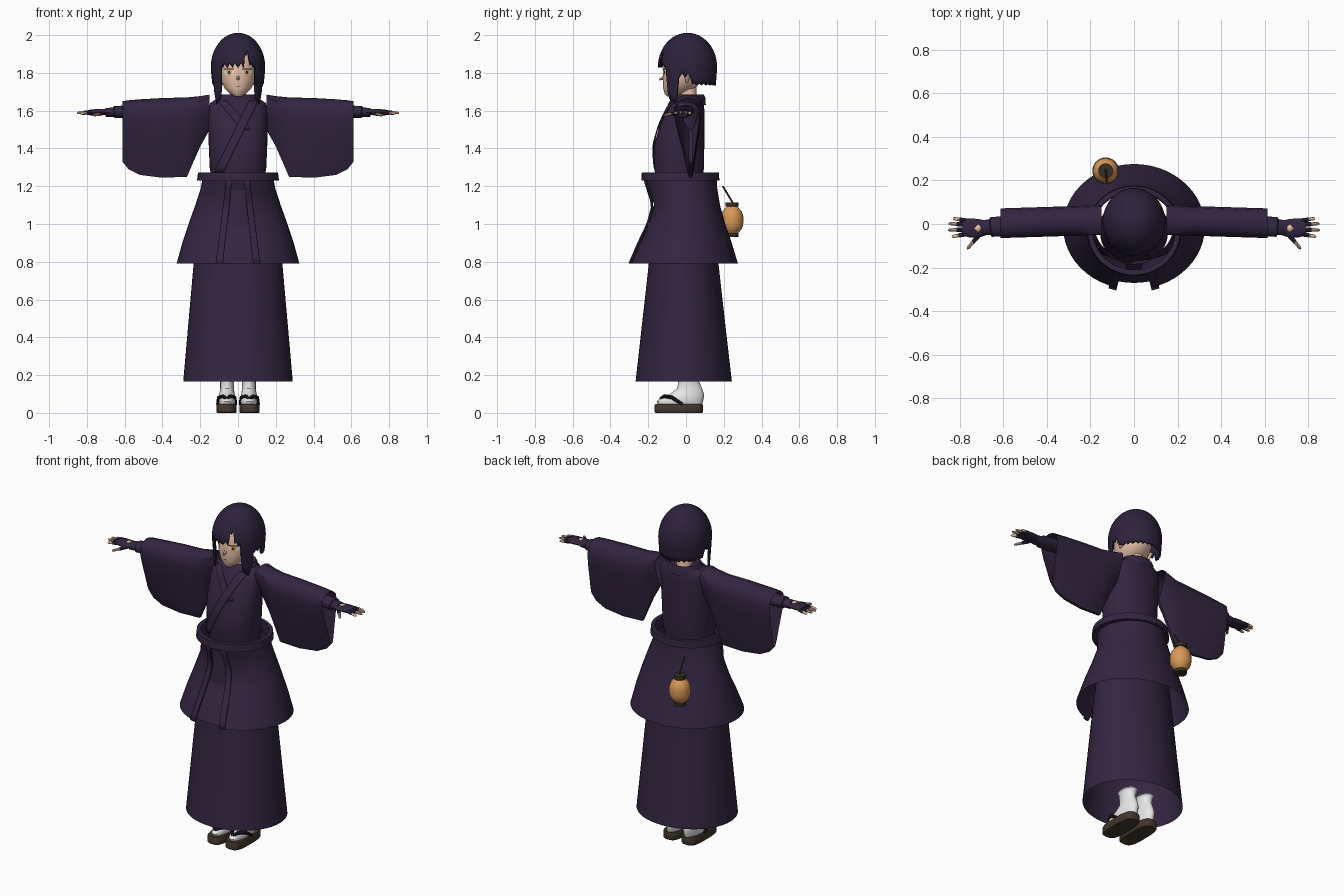
import bpy, bmesh, math
from math import sin, cos, pi, radians
from mathutils import Vector

if "Cube" in bpy.data.objects:
    bpy.data.objects.remove(bpy.data.objects["Cube"])


def material(name, r, g, b):
    m = bpy.data.materials.new(name)
    m.use_nodes = True
    m.diffuse_color = (r, g, b, 1)
    m.node_tree.nodes["Principled BSDF"].inputs["Base Color"].default_value = (r, g, b, 1)
    return m


CLOTH = material("dark purple cloth", .033, .019, .052)
HAIR = material("dark purple hair", .026, .016, .044)
SKIN = material("skin", .82, .54, .40)
WHITE = material("white", .85, .85, .85)
AMBER = material("amber", .75, .40, .10)
PAPER = material("orange paper", .68, .32, .10)
WOOD = material("brown wood", .055, .038, .025)
OLIVE = material("dark olive", .035, .03, .017)
DARK = material("near black", .012, .011, .018)
parts = []


def build(name, verts, faces, mat, mirror=False, thick=0):
    bm = bmesh.new()
    vs = [bm.verts.new(v) for v in verts]
    for f in faces:
        bm.faces.new([vs[i] for i in f])
    bmesh.ops.recalc_face_normals(bm, faces=bm.faces)
    me = bpy.data.meshes.new(name)
    bm.to_mesh(me)
    bm.free()
    me.materials.append(mat)
    ob = bpy.data.objects.new(name, me)
    bpy.context.collection.objects.link(ob)
    if thick:
        mod = ob.modifiers.new("thickness", 'SOLIDIFY')
        mod.thickness, mod.offset = thick, -1
    if mirror:
        ob.modifiers.new("mirror", 'MIRROR')
    parts.append(ob)
    return ob


def loft(name, rings, mat, closed=True, caps=(False, False), wrap=False, **kw):
    """Skin a list of equal-length point rings."""
    n, m = len(rings[0]), len(rings)
    faces = []
    for i in range(m if wrap else m - 1):
        a, b = i * n, (i + 1) % m * n
        for j in range(n if closed else n - 1):
            k = (j + 1) % n
            faces.append((a + j, a + k, b + k, b + j))
    if caps[0]:
        faces.append(tuple(range(n)))
    if caps[1]:
        faces.append(tuple(range((m - 1) * n, m * n)))
    return build(name, [p for r in rings for p in r], faces, mat, **kw)


def ring(z, rx, y0, y1, cx=0, p=2, n=40, gap=0):
    """Horizontal superellipse, starting at the front, optionally open there."""
    a0 = math.asin(gap / rx)
    pts = []
    for i in range(n):
        a = a0 + (2 * pi - 2 * a0) * i / (n - 1 if gap else n)
        s, c = sin(a), -cos(a)
        x = math.copysign(abs(s) ** (2 / p), s)
        y = math.copysign(abs(c) ** (2 / p), c)
        pts.append((cx + rx * x, (y0 + y1) / 2 + (y1 - y0) / 2 * y, z))
    return pts


def stack(name, profile, mat, cx=0, p=2, n=40, **kw):
    return loft(name, [ring(*r, cx=cx, p=p, n=n) for r in profile], mat, **kw)


def tube(name, pts, radii, mat, n=12, flat=1, **kw):
    pts = [Vector(p) for p in pts]
    rings = []
    for i, (p, r) in enumerate(zip(pts, radii)):
        d = pts[min(i + 1, len(pts) - 1)] - pts[max(i - 1, 0)]
        side = d.cross(Vector((0, 0, 1)) if abs(d.normalized().z) < .9 else Vector((0, 1, 0))).normalized()
        up = side.cross(d).normalized()
        rings.append([p + side * r * cos(2 * pi * j / n) + up * r * flat * sin(2 * pi * j / n) for j in range(n)])
    return loft(name, rings, mat, caps=(True, True), **kw)


def front_y(profile, x, z, p=2):
    """Front surface depth of a stacked profile at x, z."""
    rows = sorted(profile)
    z = min(max(z, rows[0][0]), rows[-1][0])
    for lo, hi in zip(rows, rows[1:]):
        if lo[0] <= z <= hi[0]:
            t = (z - lo[0]) / (hi[0] - lo[0])
            _, rx, y0, y1 = [u + (v - u) * t for u, v in zip(lo, hi)]
            k = max(0, 1 - (abs(x) / rx) ** p) ** (1 / p)
            return (y0 + y1) / 2 - (y1 - y0) / 2 * k


def strip(name, profile, a, b, mat, off=.006, p=2, **kw):
    """Band lying on a profile's front between two (x0, x1, z) edges."""
    rows = []
    for i in range(13):
        x0, x1, z = [u + (v - u) * i / 12 for u, v in zip(a, b)]
        xs = [x0 + (x1 - x0) * j / 6 for j in range(7)]
        rows.append([(x, front_y(profile, x, z, p) - off, z) for x in xs])
    return loft(name, rows, mat, closed=False, **kw)


def disc(name, profile, x, z, rx, rz, mat, off):
    rim = [(x + rx * cos(i * pi / 8), z + rz * sin(i * pi / 8)) for i in range(16)] + [(x, z)]
    build(name, [(u, front_y(profile, u, v) - off, v) for u, v in rim],
          [(i, (i + 1) % 16, 16) for i in range(16)], mat, mirror=True)


# Robe body with crossed lapels and collar
torso = [(1.2, .135, -.15, .085), (1.3, .15, -.17, .095), (1.42, .155, -.168, .097), (1.52, .157, -.14, .097),
         (1.6, .155, -.105, .097), (1.64, .148, -.085, .095), (1.665, .11, -.06, .085)]
stack("robe_body", torso, CLOTH, p=2.3, caps=(False, True))
strip("under_lapel", torso, (-.11, -.06, 1.655), (.02, .07, 1.5), CLOTH, .005, 2.3, thick=.004)
strip("over_lapel", torso, (.06, .11, 1.655), (-.13, -.08, 1.27), CLOTH, .01, 2.3, thick=.006)
stack("collar", [(1.63, .118, -.098, .105), (1.67, .105, -.075, .102), (1.685, .095, -.055, .095),
                 (1.665, .08, -.045, .08)], CLOTH)

# Wide hanging sleeves
drop = [(0, 0), (.03, .55), (.1, .92), (.22, 1), (.45, .8), (.7, .5), (.9, .28), (1, .12)]
sleeve = []
for x, top, bot in [(.15, 1.685, 1.5), (.2, 1.677, 1.41), (.24, 1.673, 1.32), (.27, 1.67, 1.25), (.4, 1.667, 1.245),
                    (.52, 1.66, 1.26), (.58, 1.655, 1.29), (.612, 1.65, 1.33)]:
    mid = .016 - .04 * (x - .15)
    side = [(mid + (.025 - mid) * u, w * .068, top + (bot - top) * u) for u, w in drop]
    sleeve.append([(x, y + w, z) for y, w, z in side] + [(x, y - w, z) for y, w, z in side[:0:-1]])
loft("sleeves", sleeve, CLOTH, mirror=True)

# Arms, gloved hands and bare fingertips
tube("forearms", [(.4, 0, 1.6), (.6, -.01, 1.595), (.655, -.014, 1.592), (.66, -.014, 1.592), (.7, -.018, 1.59)],
     [.045, .046, .045, .036, .034], CLOTH, 16, .7, mirror=True)
tube("palms", [(.68, -.017, 1.59), (.71, -.02, 1.592), (.75, -.018, 1.592), (.785, -.015, 1.59)],
     [.034, .042, .044, .038], CLOTH, 16, .38, mirror=True)
build("glove_windows", [(.695, -.02, 1.61), (.715, -.04, 1.61), (.735, -.02, 1.61), (.715, 0, 1.61)],
      [(0, 1, 2, 3)], SKIN, mirror=True, thick=.006)
fingers = [((.77, -.046, 1.592), (.835, -.058, 1.585)), ((.775, -.025, 1.593), (.853, -.028, 1.588)),
           ((.775, -.003, 1.593), (.85, .002, 1.588)), ((.77, .015, 1.59), (.83, .026, 1.584)),
           ((.71, -.05, 1.588), (.765, -.115, 1.575))]
for i, (a, b) in enumerate(fingers):
    a, b = Vector(a), Vector(b)
    tube(f"glove_finger_{i + 1}", [a, a.lerp(b, .5)], [.011, .0095], CLOTH, 8, mirror=True)
    tube(f"fingertip_{i + 1}", [a.lerp(b, .45), a.lerp(b, .9), b], [.0085, .007, .003], SKIN, 8, mirror=True)

# Loose sash
stack("sash", [(1.23, .217, -.237, .177), (1.272, .212, -.234, .174), (1.272, .19, -.21, .152),
               (1.23, .19, -.21, .152)], CLOTH, wrap=True)

# Flared coat skirt, open over a recessed front panel
coat = [(1.24, .188, -.215, .162), (1.19, .197, -.2, .165), (1.1, .226, -.172, .18), (1.0, .262, -.2, .208),
        (.9, .295, -.25, .242), (.79, .325, -.3, .275)]
loft("coat_skirt", [ring(*r, gap=.03 + (1.24 - r[0]) * .11, n=49) for r in coat], CLOTH, closed=False)
strip("coat_front_panel", coat, (-.06, .06, 1.24), (-.11, .11, .79), CLOTH, -.03)
for s, word in [(-1, "right"), (1, "left")]:
    strip(f"coat_{word}_border", coat, (s * .03, s * .06, 1.235), (s * .08, s * .115, .79), CLOTH, .007, thick=.007)

# Long skirt
stack("long_skirt", [(1.22, .18, -.165, .145), (1.0, .21, -.175, .155), (.79, .235, -.197, .172),
                     (.45, .265, -.235, .21), (.165, .29, -.267, .243)], CLOTH, n=48)

# Socks and sandals
stack("socks", [(.044, .04, -.148, .085), (.06, .045, -.155, .09), (.08, .045, -.135, .094), (.1, .041, -.085, .095),
                (.13, .036, -.045, .085), (.165, .036, -.042, .07), (.21, .041, -.045, .075)],
      WHITE, cx=.058, n=24, caps=(True, True), mirror=True)
stack("sock_cuffs", [(.195, .042, -.048, .078), (.205, .048, -.054, .084), (.215, .042, -.048, .078)],
      WHITE, cx=.058, n=24, mirror=True)
stack("sandal_soles", [(0, .05, -.16, .086), (.006, .054, -.166, .09), (.04, .054, -.166, .09), (.046, .051, -.162, .087)],
      WOOD, cx=.061, p=3.2, caps=(True, True), mirror=True)
for s, word in [(-1, "inner"), (1, "outer")]:
    tube(f"sandal_{word}_straps", [(.06, -.135, .074), (.06 + s * .02, -.115, .088), (.06 + s * .042, -.075, .082),
                                   (.06 + s * .048, -.02, .046)], [.009, .011, .01, .008], DARK, 8, mirror=True)

# Head, ears and face
head = [(1.674, .015, -.1, -.06), (1.69, .042, -.113, -.02), (1.72, .072, -.121, .05), (1.76, .092, -.123, .09),
        (1.81, .1, -.122, .11), (1.87, .1, -.114, .115), (1.93, .08, -.09, .1), (1.96, .04, -.05, .06)]
stack("head", head, SKIN, caps=(True, True))
tube("neck", [(0, .02, 1.62), (0, .015, 1.68), (0, .01, 1.76)], [.05, .042, .042], SKIN, 20)
tube("nose", [(0, -.115, 1.775), (0, -.142, 1.763)], [.012, .003], SKIN, 8)
tube("ears", [(.09, 0, 1.8), (.108, .008, 1.785), (.1, .004, 1.75)], [.012, .018, .006], SKIN, 10, mirror=True)
disc("eye_whites", head, .048, 1.803, .026, .017, WHITE, .002)
disc("irises", head, .047, 1.803, .015, .018, AMBER, .004)
disc("pupils", head, .047, 1.803, .005, .008, DARK, .006)
strip("upper_lashes", head, (.02, .078, 1.824), (.022, .076, 1.818), DARK, .006, mirror=True)
strip("mouth", head, (-.014, .014, 1.731), (-.012, .012, 1.727), WOOD, .003)


# Bobbed hair with fringe, parting and long side locks
def hair_end(deg):
    a = abs(deg)
    jag = .012 * (int(a / 4) % 3)
    if 14 < deg < 28:
        return 1.915 - jag
    if a < 44:
        return 1.828 + jag
    if a < 70:
        return 1.625 + abs(a - 57) * .004 + jag
    if a < 98:
        return 1.775 + jag
    return 1.735 + jag * .5


def hair_radius(z):
    return math.sqrt(max(0, 1 - ((z - 1.83) / .17) ** 2)) if z > 1.83 else 1 - .5 * (1.83 - z)


columns = []
for i in range(90):
    deg = i * 4 - 180
    a, end = radians(deg), hair_end(deg)
    col = []
    for j in range(17):
        z = 2 - (2 - end) * max(j / 16, .03) ** 2
        r = hair_radius(z)
        col.append((.132 * r * sin(a), .008 - .145 * r * cos(a), z))
    columns.append(col)
loft("hair", [list(row) for row in zip(*columns)], HAIR, caps=(True, False), thick=.012)

# Paper lantern on a short stick
LX, LY = -.13, .244
body = []
for i in range(21):
    t = i / 20 * 2 - 1
    r = .06 * (1 - .62 * abs(t) ** 2.6) * (1 + .02 * (-1) ** i)
    body.append((1.02 + t * .076, r, LY - r, LY + r))
stack("lantern_paper", body, PAPER, cx=LX, n=24, caps=(True, True))
for word, z0, z1 in [("bottom", .93, .95), ("top", 1.092, 1.114)]:
    stack(f"lantern_{word}_cap", [(z0, .034, LY - .034, LY + .034), (z1, .034, LY - .034, LY + .034)],
          OLIVE, cx=LX, n=24, caps=(True, True))
tube("lantern_stick", [(LX, LY + .005, 1.11), (LX + .005, .195, 1.2)], [.005, .005], OLIVE, 8)

# Smooth shading with crisp edges
bpy.ops.object.select_all(action='DESELECT')
for ob in parts:
    ob.select_set(True)
bpy.context.view_layer.objects.active = parts[0]
bpy.ops.object.shade_smooth_by_angle(angle=radians(40))
